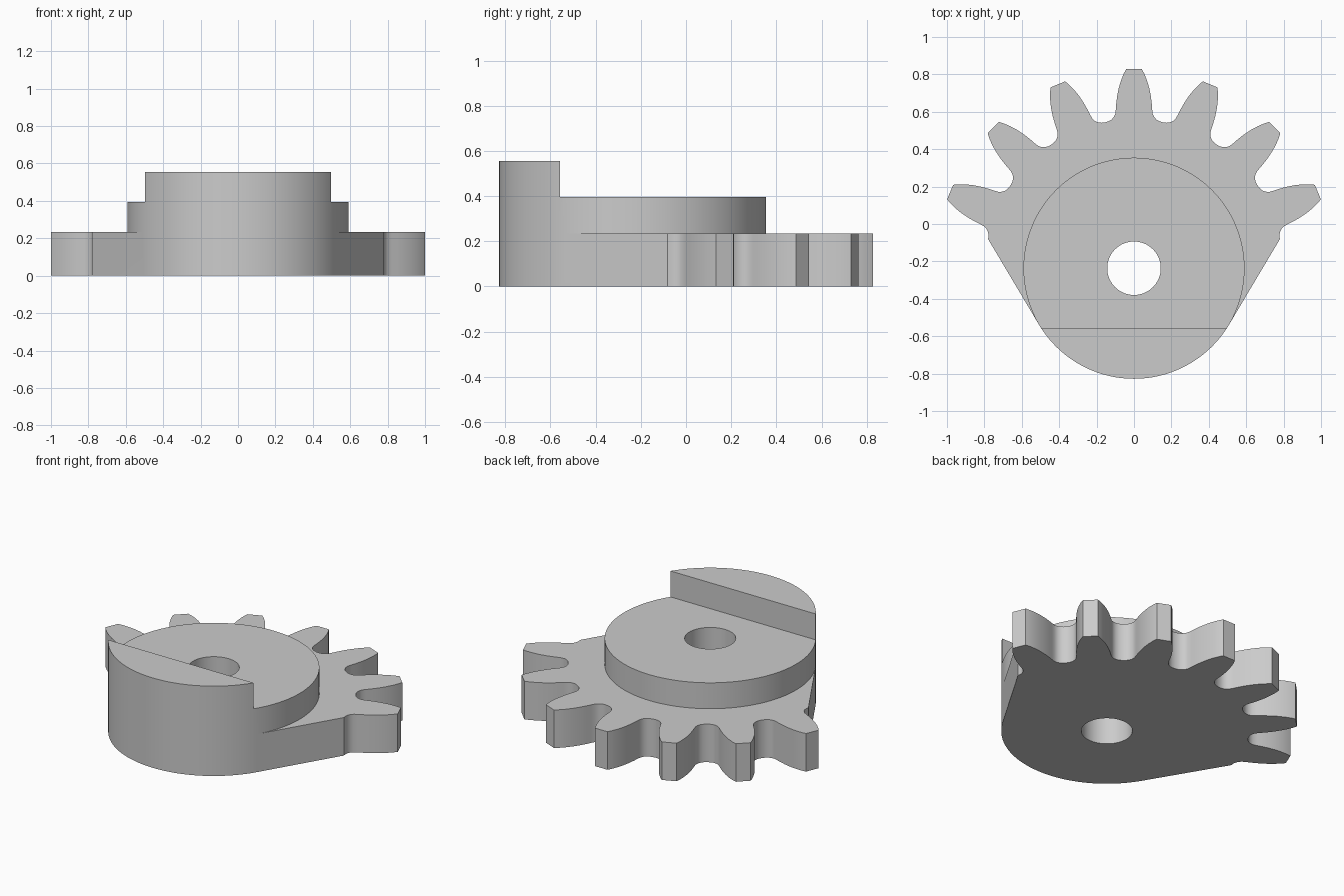
import bpy
import bmesh
from math import sin, cos, asin, acos, atan2, hypot, pi, radians

cube = bpy.data.objects.get("Cube")
if cube:
    bpy.data.objects.remove(cube, do_unlink=True)

# Main sizes
CENTRE_Y = -0.2365
HUB_R, BORE_R = 0.591, 0.143
BASE_Z, HUB_Z, STEP_Z = 0.235, 0.395, 0.555
CHORD_Y = -0.557 - CENTRE_Y
PITCH = radians(22.5)
TEETH = 7

# Half tooth: (sideways offset, distance from the gear axis), root to tip
HALF_TOOTH = [(0.155, 0.780), (0.137, 0.785), (0.121, 0.794), (0.108, 0.808),
              (0.100, 0.826), (0.097, 0.850), (0.095, 0.880), (0.090, 0.920),
              (0.081, 0.965), (0.069, 1.005), (0.055, 1.040), (0.042, 1.064)]


def arc(radius, start, end, steps):
    return [(radius * cos(start + (end - start) * i / steps),
             radius * sin(start + (end - start) * i / steps)) for i in range(steps + 1)]


def tooth(angle):
    profile = [(-t, r) for t, r in HALF_TOOTH] + HALF_TOOTH[::-1]
    return [(r * cos(angle) - t * sin(angle), r * sin(angle) + t * cos(angle))
            for t, r in profile]


def wall(bm, chain, levels):
    for low, high in zip(levels, levels[1:]):
        for (ax, ay), (bx, by) in zip(chain, chain[1:]):
            bm.faces.new([bm.verts.new(p) for p in
                          ((ax, ay, low), (bx, by, low), (bx, by, high), (ax, ay, high))])


def cap(bm, z, *loops):
    edges = []
    for loop in loops:
        verts = [bm.verts.new((x, y, z)) for x, y in loop]
        edges += [bm.edges.new((v, verts[i - 1])) for i, v in enumerate(verts)]
    bmesh.ops.triangle_fill(bm, edges=edges, use_beauty=True, normal=(0, 0, 1))


# Toothed edge, joined to the hub by straight tangent sides
teeth = []
for k in range(TEETH):
    teeth += tooth((k + 1) * PITCH)[1 if k else 0:]
root_x, root_y = teeth[0]
tangent = atan2(root_y, root_x) - acos(HUB_R / hypot(root_x, root_y))
chord = asin(CHORD_Y / HUB_R)

# Hub circle split where the sides and the raised step begin
back = arc(HUB_R, tangent, pi - tangent, 96)
left_side = arc(HUB_R, pi - tangent, pi - chord, 2)
front = arc(HUB_R, pi - chord, 2 * pi + chord, 48)
right_side = arc(HUB_R, chord, tangent, 2)
bore = arc(BORE_R, 0, 2 * pi, 64)
sector_edge = [back[0]] + teeth + [back[-1]]

bm = bmesh.new()

# Walls
wall(bm, sector_edge, [0, BASE_Z])
wall(bm, back, [BASE_Z, HUB_Z])
wall(bm, left_side, [0, BASE_Z, HUB_Z])
wall(bm, right_side, [0, BASE_Z, HUB_Z])
wall(bm, front, [0, BASE_Z, HUB_Z, STEP_Z])
wall(bm, [front[-1], front[0]], [HUB_Z, STEP_Z])
wall(bm, bore, [0, HUB_Z])

# Flat faces: underside, gear ledge, hub top, step top
cap(bm, 0, sector_edge + left_side[1:] + front[1:] + right_side[1:-1], bore[:-1])
cap(bm, BASE_Z, sector_edge + back[-2:0:-1])
cap(bm, HUB_Z, back + left_side[1:] + right_side[:-1], bore[:-1])
cap(bm, STEP_Z, front)

bmesh.ops.remove_doubles(bm, verts=bm.verts, dist=0.0002)
bmesh.ops.recalc_face_normals(bm, faces=bm.faces)
bmesh.ops.translate(bm, verts=bm.verts, vec=(0, CENTRE_Y, 0))

mesh = bpy.data.meshes.new("sector_gear")
bm.to_mesh(mesh)
bm.free()
gear = bpy.data.objects.new("sector_gear", mesh)
bpy.context.collection.objects.link(gear)

# Plain grey
grey = bpy.data.materials.new("light_grey")
grey.use_nodes = True
colour = (0.6, 0.6, 0.6, 1)
grey.diffuse_color = colour
grey.node_tree.nodes["Principled BSDF"].inputs["Base Color"].default_value = colour
mesh.materials.append(grey)

bpy.ops.object.select_all(action="DESELECT")
gear.select_set(True)
bpy.context.view_layer.objects.active = gear
bpy.ops.object.shade_smooth_by_angle(angle=radians(30))
